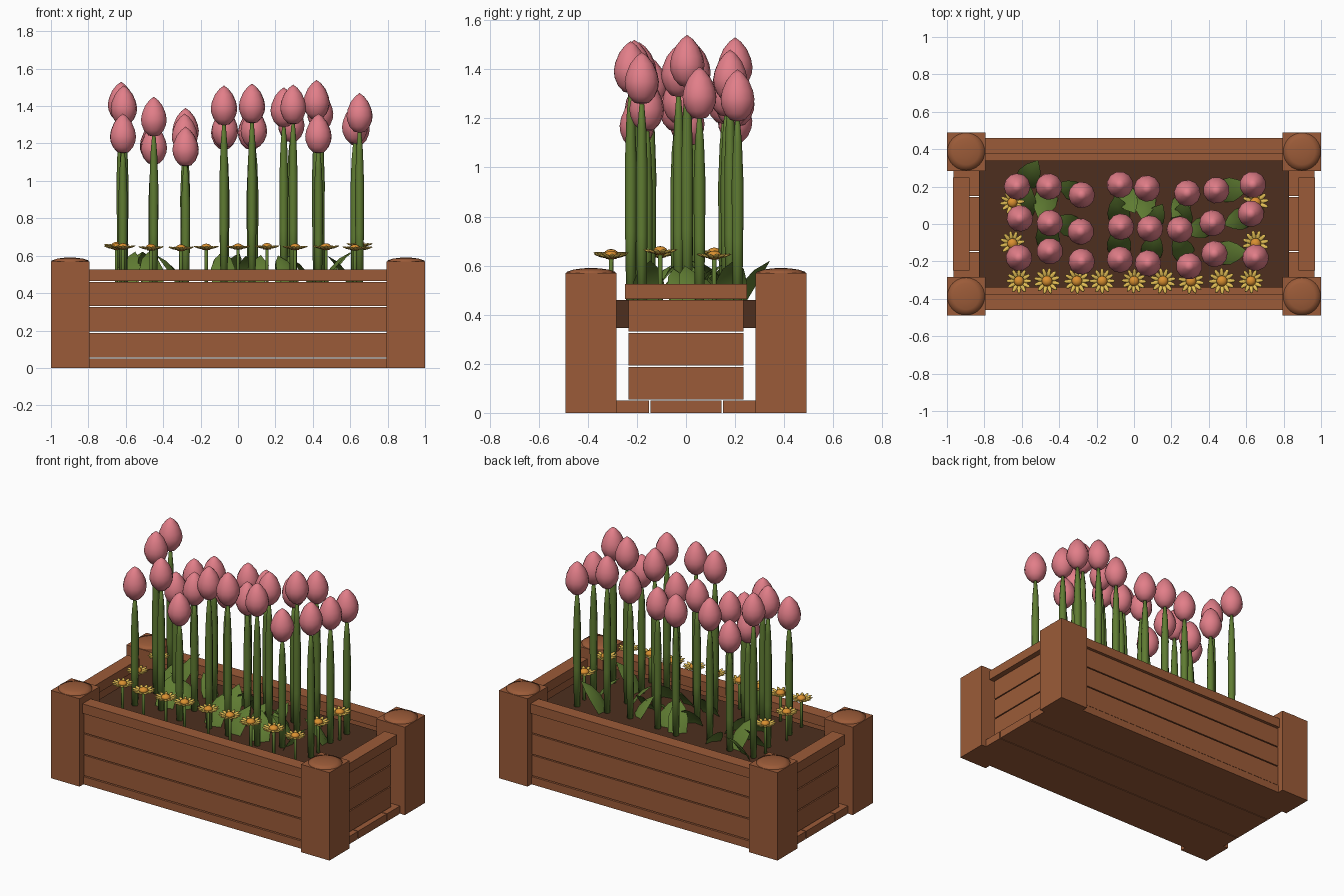
import bpy, bmesh, math, random
from mathutils import Matrix, Vector

if "Cube" in bpy.data.objects:
    bpy.data.objects.remove(bpy.data.objects["Cube"])

random.seed(4)


def material(name, rgb):
    m = bpy.data.materials.new(name)
    m.diffuse_color = (*rgb, 1)
    m.use_nodes = True
    m.node_tree.nodes["Principled BSDF"].inputs["Base Color"].default_value = m.diffuse_color
    return m


WOOD = material("wood", (0.33, 0.105, 0.04))
SOIL = material("soil", (0.075, 0.028, 0.013))
PINK = material("pink_petals", (0.76, 0.21, 0.25))
GREEN = material("green", (0.115, 0.2, 0.032))
YELLOW = material("yellow_petals", (0.78, 0.52, 0.09))
ORANGE = material("orange_center", (0.7, 0.28, 0.03))


def finish(name, bm, mat, smooth=False):
    bmesh.ops.recalc_face_normals(bm, faces=bm.faces)
    me = bpy.data.meshes.new(name)
    bm.to_mesh(me)
    bm.free()
    me.materials.append(mat)
    if smooth:
        me.polygons.foreach_set("use_smooth", [True] * len(me.polygons))
    return place(name, me)


def place(name, me, loc=(0, 0, 0), rot=0.0, scale=1.0):
    ob = bpy.data.objects.new(name, me)
    ob.location = loc
    ob.rotation_euler.z = rot
    ob.scale = (scale,) * 3
    bpy.context.collection.objects.link(ob)
    return ob


def box(name, x, y, z, mat=WOOD):
    bm = bmesh.new()
    m = Matrix.Translation(((x[0] + x[1]) / 2, (y[0] + y[1]) / 2, (z[0] + z[1]) / 2))
    m = m @ Matrix.Diagonal((abs(x[1] - x[0]), abs(y[1] - y[0]), z[1] - z[0], 1))
    bmesh.ops.create_cube(bm, size=1, matrix=m)
    return finish(name, bm, mat)


def lathe(name, profile, segs, mat, smooth=True):
    bm = bmesh.new()
    vs = [bm.verts.new((r, 0, z)) for r, z in profile]
    es = [bm.edges.new(p) for p in zip(vs, vs[1:])]
    bmesh.ops.spin(bm, geom=vs + es, cent=(0, 0, 0), axis=(0, 0, 1),
                   angle=math.tau, steps=segs, use_duplicate=False)
    bmesh.ops.remove_doubles(bm, verts=bm.verts, dist=1e-4)
    return finish(name, bm, mat, smooth)


# corner posts with shallow domed caps
cap = None
for sx in (-1, 1):
    for sy in (-1, 1):
        box("corner_post", (sx * 0.795, sx), (sy * 0.283, sy * 0.49), (0, 0.57))
        if cap is None:
            cap = lathe("post_cap", [(0.1, 0.565), (0.1, 0.574), (0.07, 0.584),
                                     (0.035, 0.589), (0, 0.59)], 32, WOOD)
            cap.location = (sx * 0.898, sy * 0.387, 0)
        else:
            place("post_cap", cap.data, (sx * 0.898, sy * 0.387, 0))

# wall planks and top rails
rows = [(0.055, 0.187), (0.194, 0.325), (0.332, 0.46)]
for s, long_name, end_name in ((-1, "front", "left"), (1, "back", "right")):
    for z in rows:
        box(long_name + "_plank", (-0.8, 0.8), (s * 0.385, s * 0.445), z)
        box(end_name + "_plank", (s * 0.885, s * 0.935), (-0.235, 0.235), z)
    box(long_name + "_rail", (-0.8, 0.8), (s * 0.375, s * 0.46), (0.464, 0.526))
    box(end_name + "_rail", (s * 0.88, s * 0.968), (-0.248, 0.248), (0.464, 0.526))

# floor boards and soil
for y in ((-0.45, -0.15), (-0.145, 0.145), (0.15, 0.45)):
    box("floor_board", (-0.965, 0.965), y, (0, 0.05))
box("soil", (-0.83, 0.83), (-0.34, 0.34), (0.345, 0.46), SOIL)

# tulips: x, y, top height
tulips = [
    (-.625, .20, 1.53), (-.455, .20, 1.31), (-.28, .155, 1.39), (-.075, .21, 1.38),
    (.07, .19, 1.38), (.285, .165, 1.42), (.44, .18, 1.48), (.635, .21, 1.40),
    (-.61, .03, 1.51), (-.45, .005, 1.30), (-.285, -.04, 1.36), (-.07, -.015, 1.39),
    (.085, -.025, 1.39), (.245, -.03, 1.50), (.42, .005, 1.54), (.625, .055, 1.41),
    (-.615, -.18, 1.36), (-.45, -.145, 1.45), (-.28, -.20, 1.29), (-.075, -.19, 1.51),
    (.075, -.21, 1.52), (.295, -.225, 1.515), (.43, -.16, 1.36), (.65, -.18, 1.47)]
bud = None
for x, y, top in tulips:
    if bud is None:
        bud = lathe("tulip_head", [(0, 0), (.03, .006), (.054, .032), (.068, .065), (.071, .092),
                                   (.065, .125), (.048, .165), (.024, .195), (0, .213)], 12, PINK)
        bud.location = (x, y, top - 0.213)
    else:
        place("tulip_head", bud.data, (x, y, top - 0.213), random.random() * 6)
    h = top - 0.18 - 0.42
    stem = lathe("tulip_stem", [(0, 0), (.018, 0), (.023, h * .35), (.024, h * .65),
                                (.018, h * .85), (.007, h), (0, h)], 8, GREEN)
    stem.location = (x, y, 0.42)


# broad curved leaves at soil level
def leaf_mesh():
    bm = bmesh.new()
    rows = []
    for out, z, w in ((0, 0, .025), (.03, .08, .055), (.075, .15, .06), (.12, .2, .04)):
        rows.append([bm.verts.new((out - .018 * (k == 0), k * w, z)) for k in (-1, 0, 1)])
    tip = bm.verts.new((.165, 0, .235))
    for a, b in zip(rows, rows[1:]):
        for i in (0, 1):
            bm.faces.new((a[i], a[i + 1], b[i + 1], b[i]))
    for i in (0, 1):
        bm.faces.new((rows[-1][i], rows[-1][i + 1], tip))
    return finish("leaf", bm, GREEN, True)


leaf = leaf_mesh()
spots = [(-.6, .19, 60), (-.45, .19, 250), (-.28, .15, 150), (-.285, -.03, 160), (-.07, -.01, 100),
         (.07, .18, 260), (.08, -.02, 60), (.245, -.03, 80), (.285, .15, 235), (.44, .17, 10),
         (.43, -.16, 5), (.295, -.2, 120), (.42, 0, 200), (-.08, -.18, 90), (.08, -.2, 75),
         (-.61, .03, 70), (-.45, -.14, 100), (.63, .05, 200)]
leaf.location = (-.075, .2, 0.38)
leaf.rotation_euler.z = math.radians(300)
for x, y, a in spots:
    place("leaf", leaf.data, (x, y, 0.37), math.radians(a), random.uniform(.85, 1.1))


# daisies: petal ring, domed center and thin stem
bm = bmesh.new()
for i in range(12):
    m = (Matrix.Rotation(math.tau * i / 12, 4, "Z") @ Matrix.Translation((.041, 0, .004))
         @ Matrix.Rotation(math.radians(-16), 4, "Y") @ Matrix.Diagonal((.029, .0115, .005, 1)))
    bmesh.ops.create_uvsphere(bm, u_segments=8, v_segments=4, radius=1, matrix=m)
petals = finish("daisy_petals", bm, YELLOW, True)
center = lathe("daisy_center", [(0, -.01), (.02, -.008), (.028, .005), (.024, .016),
                                (.012, .023), (0, .025)], 12, ORANGE)
stalk = lathe("daisy_stem", [(0, -.22), (.009, -.22), (.009, -.01), (0, -.005)], 8, GREEN)
parts = (petals, center, stalk)
daisies = [(x, -.305) for x in (-.615, -.465, -.305, -.17, 0, .155, .305, .47, .625)]
daisies += [(s * .65, y) for s in (-1, 1) for y in (.115, -.105)]
for i, (x, y) in enumerate(daisies):
    z = 0.642 + random.uniform(-.008, .012)
    rot, sc = random.random(), random.uniform(.95, 1.06)
    for p in parts:
        if i == 0:
            p.location = (x, y, z)
        else:
            place(p.name, p.data, (x, y, z), rot, sc)
